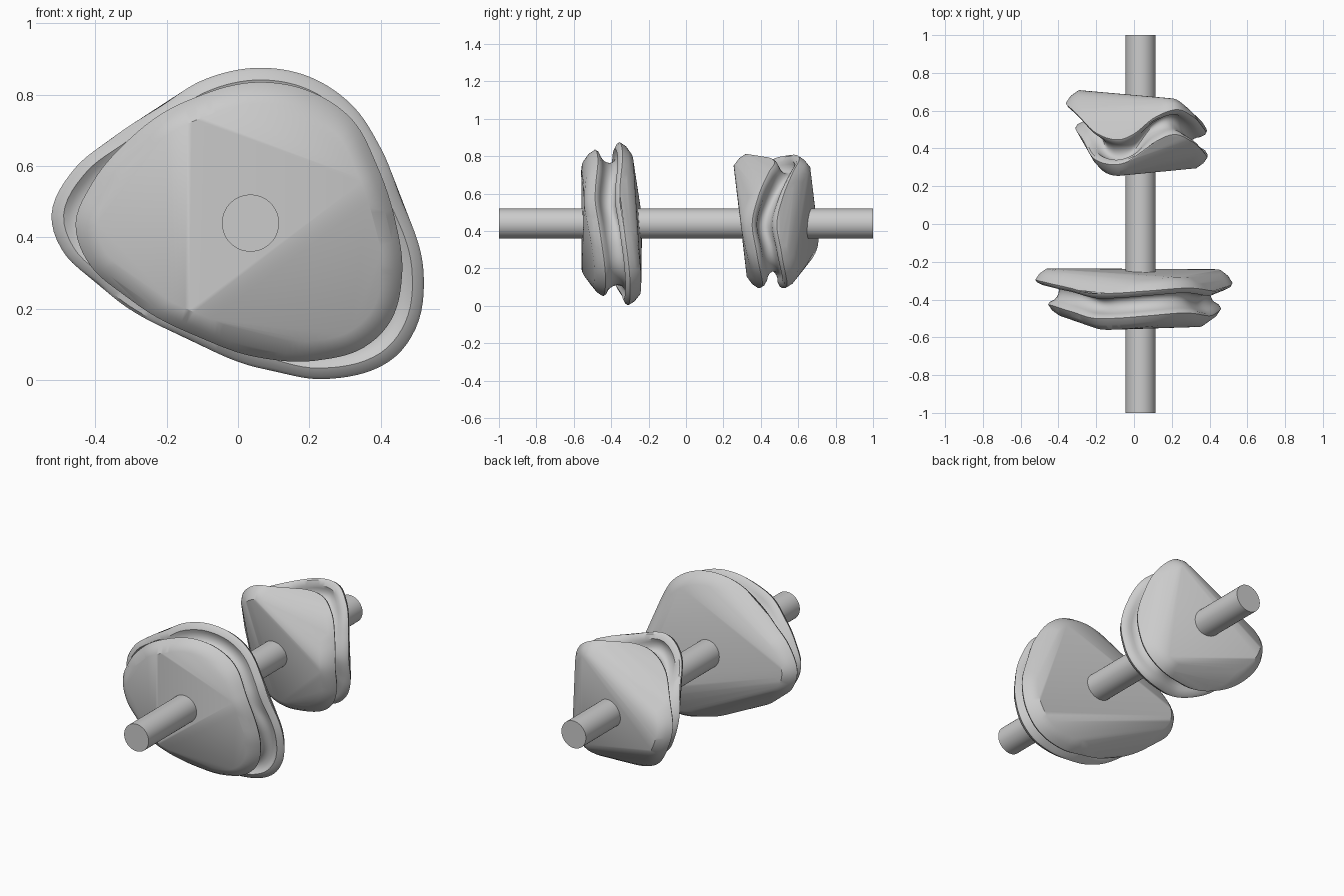
import bpy, bmesh, math

if "Cube" in bpy.data.objects:
    bpy.data.objects.remove(bpy.data.objects["Cube"])

CX, CZ, N = 0.035, 0.44, 144


def periodic(keys):
    """Smooth closed interpolation of (degrees, value) keys."""
    k = sorted((a % 360, v) for a, v in keys)
    n = len(k)
    k = [(a - 360, v) for a, v in k[-2:]] + k + [(a + 360, v) for a, v in k[:2]]

    def f(a):
        a %= 360
        i = max(j for j in range(1, n + 2) if k[j][0] <= a)
        (a0, v0), (a1, v1), (a2, v2), (a3, v3) = k[i - 1:i + 3]
        h = a2 - a1
        t = (a - a1) / h
        m1 = (v2 - v0) / (a2 - a0) * h
        m2 = (v3 - v1) / (a3 - a1) * h
        return ((2*t**3 - 3*t*t + 1) * v1 + (t**3 - 2*t*t + t) * m1
                + (3*t*t - 2*t**3) * v2 + (t**3 - t*t) * m2)
    return f


def outline(points):
    """Closed outline points (x, z) -> radius as a function of angle."""
    return periodic([(math.degrees(math.atan2(z - CZ, x - CX)),
                      math.hypot(x - CX, z - CZ)) for x, z in points])


def add_hull(bm, points, side):
    """Convex outer cap spanning the rim points, kept only on its outward side."""
    tmp = bmesh.new()
    for co in points:
        tmp.verts.new(co)
    bmesh.ops.convex_hull(tmp, input=tmp.verts)
    tmp.normal_update()
    for f in tmp.faces:
        if f.normal.y * side > 0.02:
            bm.faces.new([bm.verts.new(v.co) for v in f.verts])
    tmp.free()


def make_cam(name, front_pts, back_pts, wave_keys):
    rf, rb, wave = outline(front_pts), outline(back_pts), periodic(wave_keys)
    angles = [360 * i / N for i in range(N)]

    def point(a, r, dy):
        t = math.radians(a)
        return (CX + r * math.cos(t), wave(a) + dy, CZ + r * math.sin(t))

    def section(a):
        """Rim, round groove tilted to span both lips, rim."""
        f, b = rf(a), rb(a)
        d, w = (f - b) / 2, 0.04
        mid, scale = (f + b) / 2 - 0.034, 0.06 / math.hypot(d, w)
        pts = [(f, -0.066), (f - 0.008, -0.053)]
        for k in range(11):
            c, s = math.cos(math.pi * k / 10), math.sin(math.pi * k / 10) * scale
            pts.append((mid + d * c - w * s, -w * c - d * s))
        return pts + [(b - 0.008, 0.053), (b, 0.066)]

    bm = bmesh.new()
    cols = [[bm.verts.new(point(a, r, dy)) for r, dy in section(a)] for a in angles]
    for i in range(N):
        p, q = cols[i], cols[(i + 1) % N]
        for k in range(len(p) - 1):
            bm.faces.new((p[k], q[k], q[k + 1], p[k + 1]))
    # convex caps with a bevelled shoulder
    for r, s in ((rf, -1), (rb, 1)):
        add_hull(bm, [point(a, r(a) - d, s * h) for a in angles
                      for d, h in ((0, 0.066), (0.022, 0.098), (0.06, 0.125))], s)
    bmesh.ops.remove_doubles(bm, verts=bm.verts, dist=0.0002)
    bmesh.ops.recalc_face_normals(bm, faces=bm.faces)
    me = bpy.data.meshes.new(name)
    bm.to_mesh(me)
    bm.free()
    smooth(bpy.data.objects.new(name, me), True)


def smooth(ob, link=False):
    if link:
        bpy.context.collection.objects.link(ob)
    bpy.ops.object.select_all(action='DESELECT')
    ob.select_set(True)
    bpy.context.view_layer.objects.active = ob
    bpy.ops.object.shade_smooth_by_angle(angle=math.radians(35))


# shaft
bpy.ops.mesh.primitive_cylinder_add(vertices=64, radius=0.08, depth=2,
                                    location=(CX, 0, CZ), rotation=(math.pi / 2, 0, 0))
bpy.context.object.name = "shaft"
smooth(bpy.context.object)

# large front cam
make_cam("large_grooved_cam",
         [(-.455, .44), (-.41, .55), (-.31, .67), (-.2, .755), (-.1, .80), (.06, .835),
          (.2, .81), (.32, .73), (.39, .6), (.44, .45), (.46, .3), (.43, .17),
          (.35, .09), (.22, .055), (.05, .065), (-.12, .125), (-.3, .225), (-.42, .33)],
         [(-.522, .47), (-.46, .59), (-.35, .68), (-.22, .765), (-.1, .84), (.06, .875),
          (.2, .85), (.32, .77), (.4, .65), (.46, .5), (.52, .3), (.5, .15),
          (.42, .05), (.24, .003), (.08, .03), (-.15, .12), (-.38, .26), (-.49, .36)],
         [(20, -.42), (55, -.405), (85, -.42), (108, -.432), (130, -.432), (152, -.395),
          (180, -.36), (205, -.385), (228, -.43), (248, -.425), (272, -.39),
          (295, -.375), (325, -.365), (355, -.395)])

# small rear cam
make_cam("small_grooved_cam",
         [(.39, .4), (.37, .56), (.3, .71), (.18, .78), (.04, .80), (-.09, .808),
          (-.19, .74), (-.26, .6), (-.31, .44), (-.29, .33), (-.2, .2), (-.05, .12),
          (.12, .095), (.26, .12), (.35, .2)],
         [(.385, .4), (.365, .56), (.31, .71), (.21, .795), (.05, .80), (-.1, .75),
          (-.23, .66), (-.32, .55), (-.36, .44), (-.33, .31), (-.24, .19), (-.08, .11),
          (.1, .095), (.26, .115), (.35, .2)],
         [(0, .42), (25, .455), (45, .505), (61, .54), (78, .50), (96, .41), (112, .38),
          (135, .42), (160, .525), (185, .578), (205, .575), (235, .50), (270, .45),
          (305, .475), (335, .445)])
